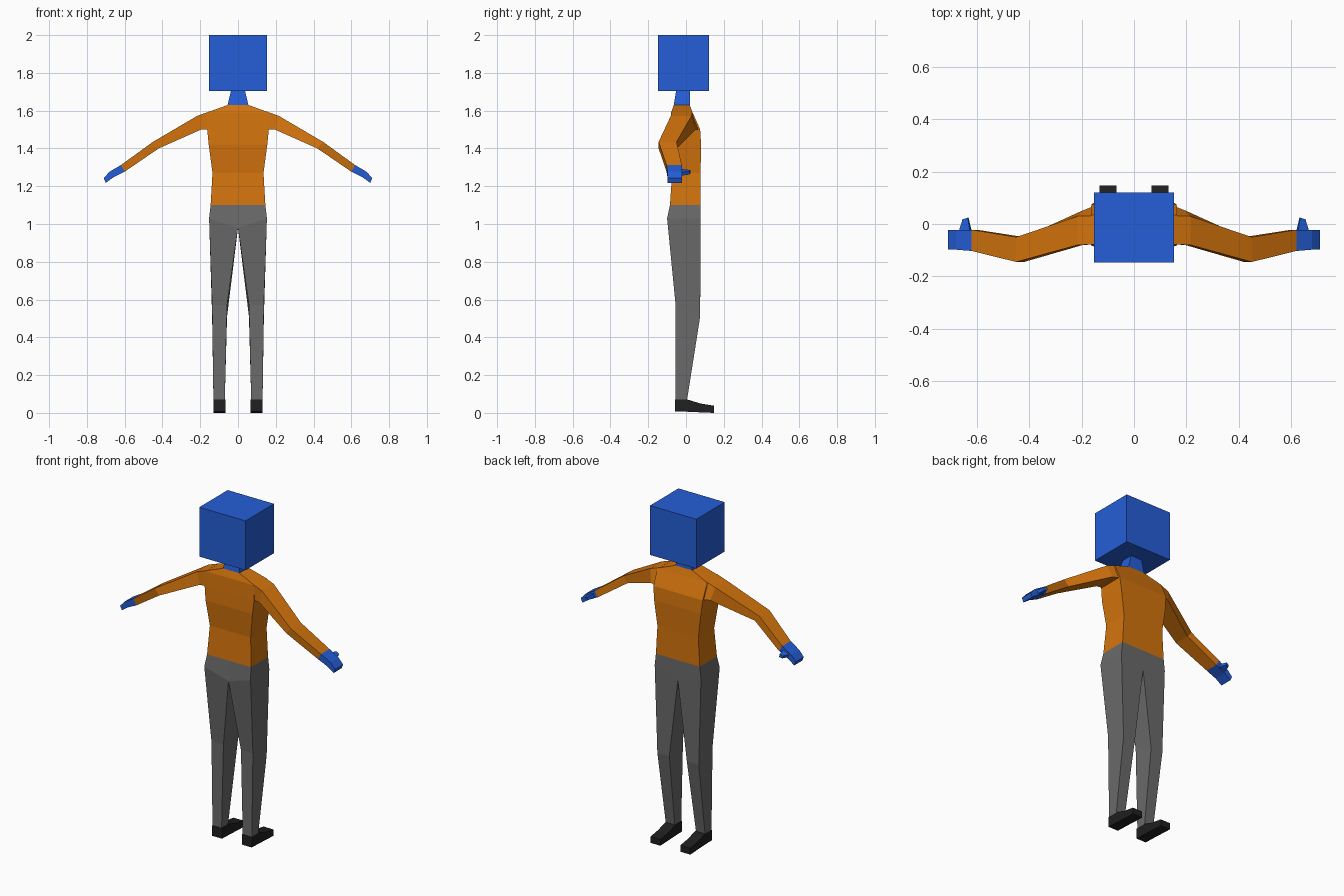
import bpy, bmesh

if "Cube" in bpy.data.objects:
    bpy.data.objects.remove(bpy.data.objects["Cube"])


def material(name, rgb):
    m = bpy.data.materials.new(name)
    m.diffuse_color = (*rgb, 1)
    m.use_nodes = True
    m.node_tree.nodes["Principled BSDF"].inputs["Base Color"].default_value = m.diffuse_color
    return m


BLUE = material("blue", (0.018, 0.112, 0.68))
ORANGE = material("orange", (0.66, 0.175, 0.004))
GREY = material("grey", (0.145, 0.145, 0.145))
BLACK = material("black", (0.014, 0.014, 0.014))


def loft(name, rings, mat, mirror=False):
    """Skin a stack of equal-length rings, cap both ends, flat shaded."""
    bm = bmesh.new()
    vs = [[bm.verts.new(p) for p in r] for r in rings]
    n = len(rings[0])
    for a, b in zip(vs, vs[1:]):
        for i in range(n):
            j = (i + 1) % n
            bm.faces.new((a[i], a[j], b[j], b[i]))
    bm.faces.new(vs[0])
    bm.faces.new(vs[-1])
    bmesh.ops.recalc_face_normals(bm, faces=bm.faces)
    me = bpy.data.meshes.new(name)
    bm.to_mesh(me)
    bm.free()
    me.materials.append(mat)
    ob = bpy.data.objects.new(name, me)
    bpy.context.collection.objects.link(ob)
    if mirror:
        mod = ob.modifiers.new("mirror", 'MIRROR')
        mod.use_mirror_merge = False
    return ob


def level(x0, x1, back, front, z):
    """Horizontal rectangle."""
    return [(x0, back, z), (x1, back, z), (x1, front, z), (x0, front, z)]


def limb(xt, zt, xb, zb, back, front, front_low=None):
    """Tilted rectangle across an arm: top edge, then bottom edge."""
    low = front if front_low is None else front_low
    return [(xt, back, zt), (xt, front, zt), (xb, low, zb), (xb, back, zb)]


# Head and neck
loft("head", [level(-.153, .153, -.147, .121, z) for z in (1.705, 2.0)], BLUE)
loft("neck", [level(-.055, .055, -.065, .02, 1.63),
              level(-.037, .037, -.052, .02, 1.706)], BLUE)

# Torso: (half width, back, front, height)
loft("shirt", [level(-w, w, b, f, z) for w, b, f, z in (
    (.145, -.085, .077, 1.10), (.135, -.073, .077, 1.27),
    (.155, -.085, .08, 1.42), (.163, -.082, .075, 1.50),
    (.165, -.078, .035, 1.59), (.055, -.065, .02, 1.63))], ORANGE)

# Sleeves from inside the shoulder to the wrist
loft("sleeve", [limb(.15, 1.596, .15, 1.50, -.078, .032, .07),
                limb(.215, 1.573, .195, 1.50, -.08, .03, .052),
                limb(.45, 1.435, .42, 1.40, -.145, -.05),
                limb(.62, 1.312, .60, 1.277, -.103, -.022)], ORANGE, True)

# Hands with a thumb
loft("hand", [limb(.62, 1.312, .60, 1.277, -.103, -.022),
              limb(.68, 1.277, .66, 1.247, -.098, -.022),
              limb(.711, 1.243, .70, 1.218, -.097, -.022)], BLUE, True)
loft("thumb", [[(.625, y0, 1.295), (.67, y1, 1.275), (.66, y1, 1.255), (.617, y0, 1.273)]
               for y0, y1 in ((-.04, -.03),)]
     + [[(.635, .024, 1.285), (.655, .018, 1.278), (.65, .018, 1.262), (.632, .024, 1.268)]],
     BLUE, True)

# Trouser legs, meeting on the centre line above the crotch
loft("trousers", [
    level(0, .145, -.085, .077, 1.10),
    [(0, -.09, .98), (.153, -.1, 1.03), (.153, .077, 1.03), (0, .077, .98)],
    [(.058, -.055, .57), (.137, -.055, .57), (.137, .075, .51), (.058, .075, .51)],
    level(.07, .13, -.055, .005, .065)], GREY, True)

# Shoes: heel, instep and toe sections running forward
loft("shoe", [[(.066, y, lo), (.131, y, lo), (.131, y, hi), (.066, y, hi)]
              for y, lo, hi in ((-.057, .008, .07), (.01, .006, .07),
                                (.075, .003, .05), (.147, 0, .038))], BLACK, True)
